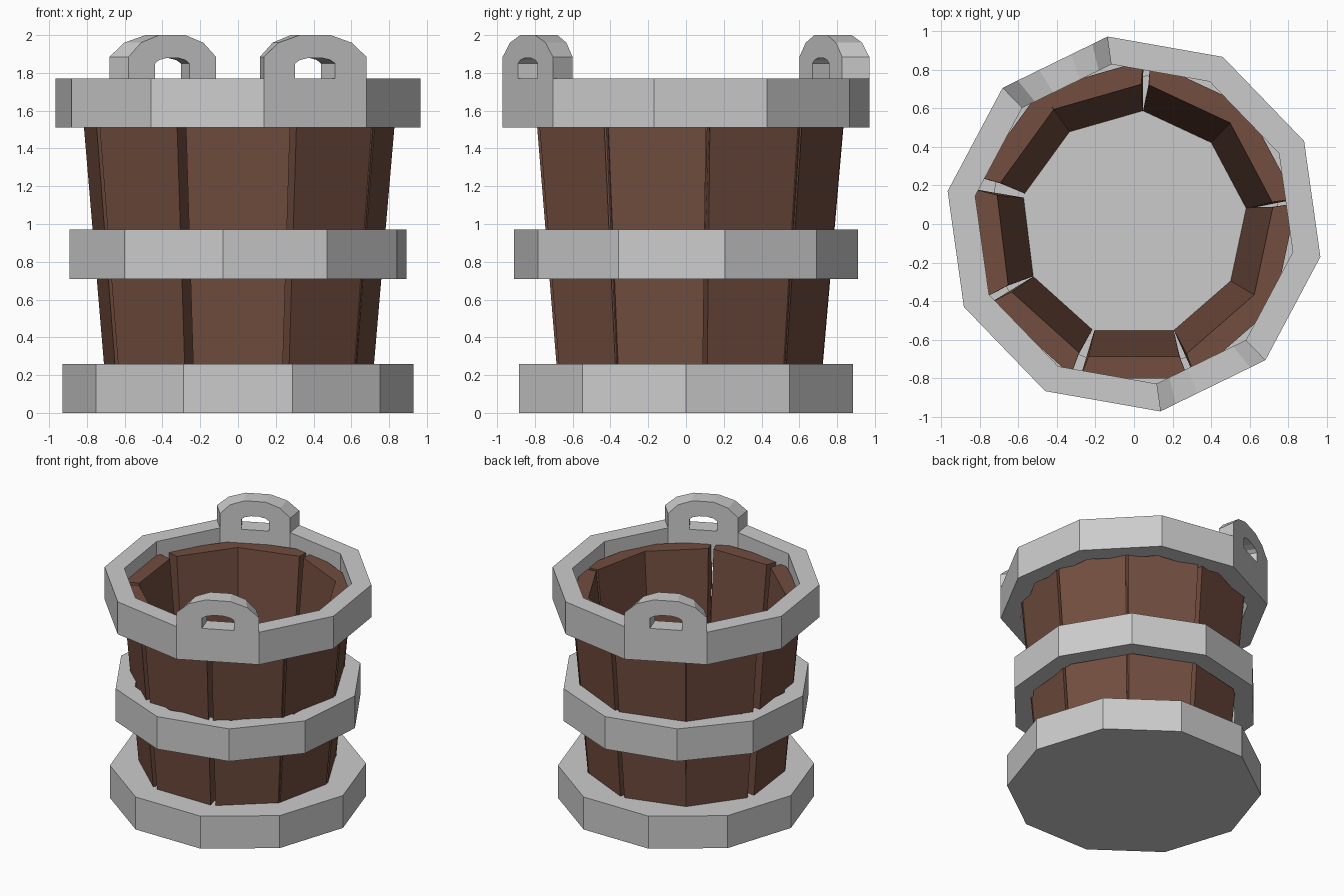
import bpy, bmesh, math

if "Cube" in bpy.data.objects:
    bpy.data.objects.remove(bpy.data.objects["Cube"])

wood = bpy.data.materials.new("wood")
wood.diffuse_color = (0.17, 0.075, 0.05, 1)
wood.use_nodes = True
wood.node_tree.nodes["Principled BSDF"].inputs["Base Color"].default_value = wood.diffuse_color


def make(name, verts, faces, mat=None):
    me = bpy.data.meshes.new(name)
    me.from_pydata(verts, [], faces)
    bm = bmesh.new()
    bm.from_mesh(me)
    bmesh.ops.recalc_face_normals(bm, faces=bm.faces)
    bm.to_mesh(me)
    bm.free()
    if mat:
        me.materials.append(mat)
    ob = bpy.data.objects.new(name, me)
    bpy.context.collection.objects.link(ob)
    return ob


def polar(r, deg, z):
    a = math.radians(deg)
    return (r * math.cos(a), r * math.sin(a), z)


def hoop(name, r_out, r_in, z0, z1, offset, n=10):
    verts, faces = [], []
    for i in range(n):
        a = offset + 360 * i / n
        verts += [polar(r_out, a, z0), polar(r_out, a, z1),
                  polar(r_in, a, z1), polar(r_in, a, z0)]
        b, c = 4 * i, 4 * ((i + 1) % n)
        faces += [(b + k, c + k, c + (k + 1) % 4, b + (k + 1) % 4) for k in range(4)]
    return make(name, verts, faces)


# Solid base and the two hoops
n = 10
base_v = [polar(0.93, 36 * i, z) for z in (0, 0.26) for i in range(n)]
base_f = [tuple(range(n)), tuple(range(n, 2 * n))]
base_f += [(i, (i + 1) % n, n + (i + 1) % n, n + i) for i in range(n)]
make("base", base_v, base_f)
hoop("middle_hoop", 0.915, 0.77, 0.71, 0.97, 13)
hoop("top_hoop", 0.98, 0.835, 1.51, 1.77, -10)

# Outward-leaning staves, slightly uneven around the bucket
for i, deg in enumerate((-90, -49, -12, 28, 65, 106, 144, 187, 228)):
    a = math.radians(deg)
    verts = []
    for z, ri, ro, wi, wo in ((0.25, 0.55, 0.685, 0.205, 0.237),
                              (1.66, 0.685, 0.80, 0.235, 0.28)):
        for r, w in ((ri, -wi), (ro, -wo), (ro, wo), (ri, wi)):
            verts.append((r * math.cos(a) - w * math.sin(a),
                          r * math.sin(a) + w * math.cos(a), z))
    faces = [(0, 1, 2, 3), (4, 5, 6, 7)]
    faces += [(k, (k + 1) % 4, 4 + (k + 1) % 4, 4 + k) for k in range(4)]
    make(f"stave_{i + 1}", verts, faces, wood)

# Arched handles, each filling one side of the top hoop
outer = [(-1, 1.77), (-1, 1.885), (-0.71, 1.96), (-0.3, 2.0)]
inner = [(-0.39, 1.77), (-0.39, 1.85), (-0.3, 1.868), (-0.12, 1.88)]
outer += [(-u, z) for u, z in reversed(outer)]
inner += [(-u, z) for u, z in reversed(inner)]
for name, deg in (("front_handle", -64), ("back_handle", 116)):
    a = math.radians(deg)
    verts = []
    for o, p in zip(outer, inner):
        for (u, z), R in ((o, 0.98), (o, 0.835), (p, 0.835), (p, 0.98)):
            r = R * math.cos(math.pi / 10)
            w = u * R * math.sin(math.pi / 10)
            verts.append((r * math.cos(a) - w * math.sin(a),
                          r * math.sin(a) + w * math.cos(a), z))
    m = len(outer)
    faces = [(0, 1, 2, 3), tuple(range(4 * m - 4, 4 * m))]
    for i in range(m - 1):
        b = 4 * i
        faces += [(b + k, b + 4 + k, b + 4 + (k + 1) % 4, b + (k + 1) % 4)
                  for k in range(4)]
    make(name, verts, faces)
